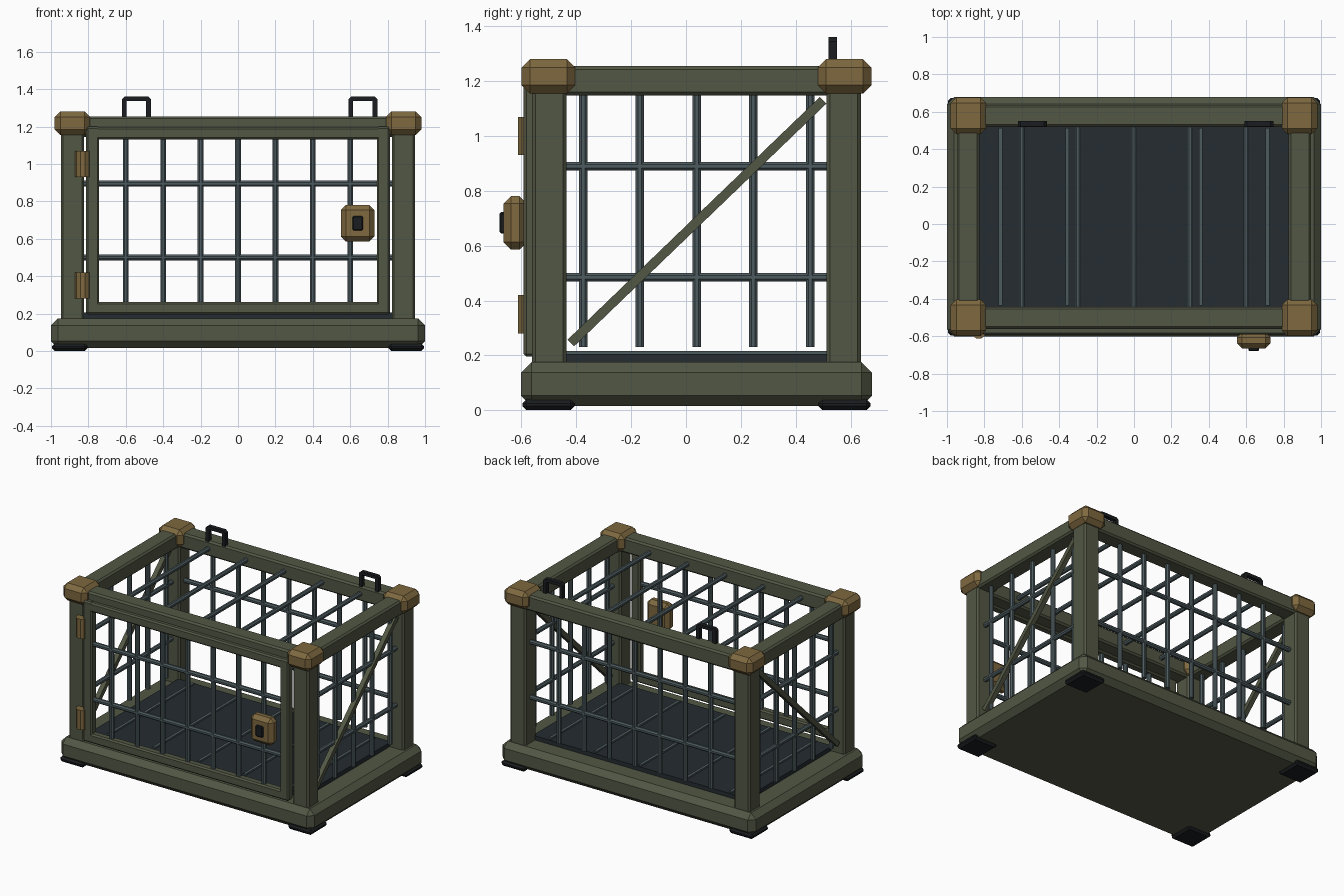
import bpy, bmesh, math
from mathutils import Vector

if "Cube" in bpy.data.objects:
    bpy.data.objects.remove(bpy.data.objects["Cube"])

YC = 0.0385  # middle of the crate body; the latch sticks out in front


def material(name, rgb):
    m = bpy.data.materials.new(name)
    m.diffuse_color = (*rgb, 1)
    m.use_nodes = True
    m.node_tree.nodes["Principled BSDF"].inputs["Base Color"].default_value = m.diffuse_color
    return m


OLIVE = material("olive_paint", (0.085, 0.095, 0.058))
STEEL = material("bar_steel", (0.075, 0.105, 0.115))
BRASS = material("brass", (0.21, 0.14, 0.05))
DARK = material("dark_floor", (0.018, 0.025, 0.03))
BLACK = material("black_rubber", (0.01, 0.012, 0.014))


def finish(bm, name, mat):
    me = bpy.data.meshes.new(name)
    bm.to_mesh(me)
    bm.free()
    me.materials.append(mat)
    ob = bpy.data.objects.new(name, me)
    bpy.context.collection.objects.link(ob)
    return ob


def box(name, mat, x, y, z, bevel=0.0):
    """Chamfered box from (min, max) ranges."""
    bm = bmesh.new()
    bmesh.ops.create_cube(bm, size=1)
    for v in bm.verts:
        for i, (a, b) in enumerate((x, y, z)):
            v.co[i] = (a + b) / 2 + v.co[i] * (b - a)
    if bevel:
        bmesh.ops.bevel(bm, geom=bm.edges[:], offset=bevel, segments=1,
                        profile=0.5, affect='EDGES')
    return finish(bm, name, mat)


def rod(name, mat, a, b, width=0.031, sides=8):
    """Straight faceted bar between two points, measured across the flats."""
    a, b = Vector(a), Vector(b)
    bm = bmesh.new()
    r = width / 2 / math.cos(math.pi / sides)
    bmesh.ops.create_cone(bm, cap_ends=True, segments=sides, radius1=r,
                          radius2=r, depth=(b - a).length)
    turn = math.pi / sides
    for v in bm.verts:
        px, py, pz = v.co
        v.co = (px * math.cos(turn) - py * math.sin(turn),
                px * math.sin(turn) + py * math.cos(turn), pz)
    q = (b - a).to_track_quat('Z', 'Y')
    for v in bm.verts:
        v.co = q @ v.co + (a + b) / 2
    return finish(bm, name, mat)


def span(c, w):
    return (c - w / 2, c + w / 2)


# base slab, floor panel and floor ridges
box("base", OLIVE, (-1, 1), span(YC, 1.28), (0.015, 0.175), 0.038)
box("floor", DARK, (-0.84, 0.84), span(YC, 0.98), (0.16, 0.205))
for i in range(-2, 3):
    box("floor_ridge", STEEL, span(i * 0.357, 0.02), span(YC, 0.95), (0.2, 0.216))

# feet, posts and brass caps on the four corners
for sx in (-1, 1):
    for sy in (-1, 1):
        px, py = sx * 0.885, YC + sy * 0.535
        box("foot", BLACK, span(sx * 0.9, 0.19), span(YC + sy * 0.54, 0.19), (0, 0.04), 0.015)
        box("post", OLIVE, span(px, 0.125), span(YC + sy * 0.537, 0.125), (0.16, 1.22), 0.012)
        box("corner_cap", BRASS, span(px, 0.19), span(YC + sy * 0.54, 0.195), (1.155, 1.28), 0.03)

# top rails
for s in (-1, 1):
    box("long_top_rail", OLIVE, (-0.9, 0.9), span(YC + s * 0.54, 0.118), (1.145, 1.255), 0.012)
    box("side_top_rail", OLIVE, span(s * 0.887, 0.12), span(YC, 1.08), (1.148, 1.255), 0.012)

# roof bars
for i in range(-2, 3):
    rod("roof_bar", STEEL, (i * 0.3, -0.45, 1.2), (i * 0.3, 0.53, 1.2))

# side walls: upright bars, cross bars, diagonal brace
for s in (-1, 1):
    x = s * 0.885
    for i in range(-2, 3):
        y = YC + i * 0.207
        rod("side_upright_bar", STEEL, (x, y, 0.23), (x, y, 1.16))
    for z in (0.485, 0.89):
        rod("side_cross_bar", STEEL, (x, -0.45, z), (x, 0.53, z))
    rod("side_brace", OLIVE, (s * 0.897, -0.42, 0.245), (s * 0.897, 0.5, 1.13), 0.034, 4)

# back wall bars
yb = 0.575
for i in range(-3, 4):
    rod("back_upright_bar", STEEL, (i * 0.2, yb, 0.23), (i * 0.2, yb, 1.16))
for z in (0.5, 0.895):
    rod("back_cross_bar", STEEL, (-0.84, yb, z), (0.84, yb, z))

# front door: frame and bars
DY = (-0.592, -0.535)
yd = -0.563
for s in (-1, 1):
    box("door_stile", OLIVE, span(s * 0.777, 0.07), DY, (0.195, 1.2), 0.01)
for z in (0.228, 1.165):
    box("door_rail", OLIVE, (-0.81, 0.81), DY, span(z, 0.066), 0.01)
for i in range(-3, 4):
    rod("door_upright_bar", STEEL, (i * 0.2, yd, 0.24), (i * 0.2, yd, 1.15))
for z in (0.5, 0.895):
    rod("door_cross_bar", STEEL, (-0.76, yd, z), (0.76, yd, z))

# hinges and latch
for z in (0.35, 1.0):
    rod("hinge", BRASS, (-0.83, -0.573, z - 0.07), (-0.83, -0.573, z + 0.07), 0.078, 10)
box("latch", BRASS, span(0.64, 0.18), (-0.665, -0.58), span(0.683, 0.195), 0.027)
box("latch_button", BLACK, span(0.64, 0.056), (-0.68, -0.655), span(0.683, 0.078), 0.006)

# lifting handles on the back rail, swept as an arch profile
arch = [(-0.078, 1.25), (-0.078, 1.345), (-0.063, 1.36), (0.063, 1.36), (0.078, 1.345),
        (0.078, 1.25), (0.052, 1.25), (0.052, 1.337), (-0.052, 1.337), (-0.052, 1.25)]
for cx in (-0.543, 0.668):
    bm = bmesh.new()
    face = bm.faces.new([bm.verts.new((cx + u, 0.52, z)) for u, z in arch])
    ext = bmesh.ops.extrude_face_region(bm, geom=[face])
    for g in ext["geom"]:
        if isinstance(g, bmesh.types.BMVert):
            g.co.y += 0.03
    bmesh.ops.recalc_face_normals(bm, faces=bm.faces[:])
    finish(bm, "lifting_handle", BLACK)
